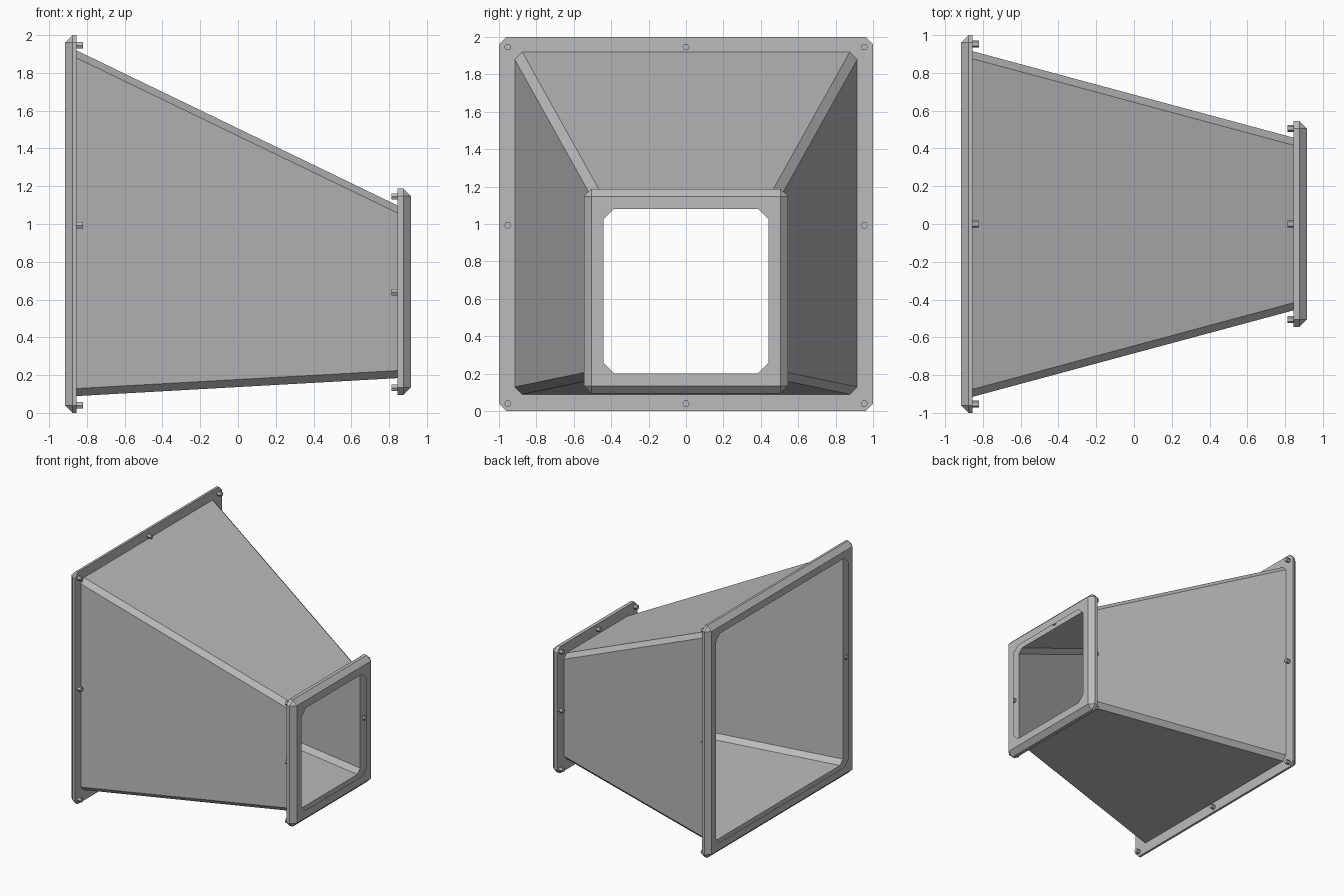
import bpy
import bmesh
from math import pi
from mathutils import Matrix

cube = bpy.data.objects.get("Cube")
if cube:
    bpy.data.objects.remove(cube, do_unlink=True)

# Single sheet-metal colour
metal = bpy.data.materials.new("grey_metal")
metal.use_nodes = True
GREY = (0.5, 0.5, 0.5, 1)
metal.diffuse_color = GREY
metal.node_tree.nodes["Principled BSDF"].inputs["Base Color"].default_value = GREY


def finish(bm, name):
    mesh = bpy.data.meshes.new(name)
    bm.to_mesh(mesh)
    bm.free()
    mesh.materials.append(metal)
    obj = bpy.data.objects.new(name, mesh)
    bpy.context.collection.objects.link(obj)
    return obj


def ring(bm, x, half, middle, cut):
    """Square outline with cut corners, counterclockwise about +x."""
    inner = half - cut
    points = [(-inner, -half), (inner, -half), (half, -inner), (half, inner),
              (inner, half), (-inner, half), (-half, inner), (-half, -inner)]
    return [bm.verts.new((x, y, middle + z)) for y, z in points]


def sheet(name, sections):
    """Skin a row of outlines, left open at both ends."""
    bm = bmesh.new()
    rings = [ring(bm, *s) for s in sections]
    for a, b in zip(rings, rings[1:]):
        for i in range(8):
            j = (i + 1) % 8
            bm.faces.new((a[i], a[j], b[j], b[i]))
    bmesh.ops.remove_doubles(bm, verts=bm.verts, dist=0.0005)
    return finish(bm, name)


def bolts(name, x, length, spread, middle):
    """Hexagonal bolts at the corners and side middles of a flange."""
    for row in (-1, 0, 1):
        for col in (-1, 0, 1):
            if row == 0 and col == 0:
                continue
            bm = bmesh.new()
            place = (Matrix.Translation((x, col * spread, middle + row * spread))
                     @ Matrix.Rotation(pi / 2, 4, 'Y') @ Matrix.Rotation(0, 4, 'Z'))
            bmesh.ops.create_cone(bm, cap_ends=True, segments=6, radius1=0.019,
                                  radius2=0.019, depth=length, matrix=place)
            finish(bm, name)


CUT = 0.04
wide_end = (-0.855, 0.915, 1.004, CUT)
narrow_end = (0.845, 0.457, 0.641, CUT)

# Tapered duct
sheet("duct_body", [wide_end, narrow_end])

# Hollow flanges: pierced face, bevel, rim and back plate
sheet("large_flange", [(-0.915, 0.90, 1.0, 0.055), (-0.915, 0.96, 1.0, 0),
                       (-0.875, 1.0, 1.0, CUT), (-0.855, 1.0, 1.0, CUT), wide_end])
sheet("small_flange", [narrow_end, (0.845, 0.546, 0.641, CUT),
                       (0.875, 0.546, 0.641, CUT), (0.915, 0.506, 0.641, 0),
                       (0.915, 0.44, 0.641, 0.055)])

# Bolts through the back plates
bolts("large_flange_bolt", -0.845, 0.05, 0.953, 0.993)
bolts("small_flange_bolt", 0.838, 0.05, 0.506, 0.639)
